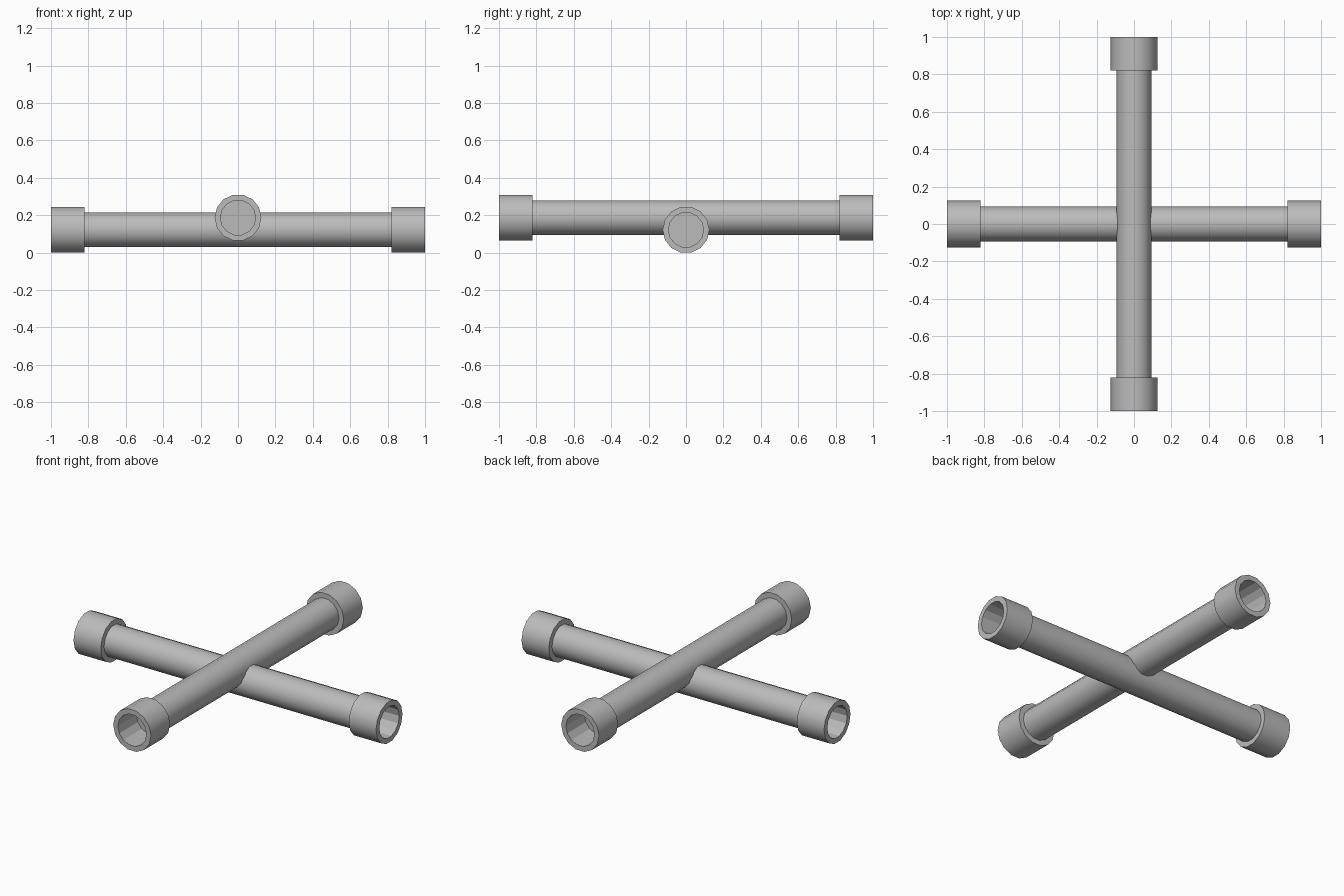
import bpy, bmesh, math
from mathutils import Matrix

cube = bpy.data.objects.get("Cube")
if cube:
    bpy.data.objects.remove(cube)

steel = bpy.data.materials.new("grey_steel")
steel.use_nodes = True
colour = (0.5, 0.5, 0.5, 1)
steel.diffuse_color = colour
steel.node_tree.nodes["Principled BSDF"].inputs["Base Color"].default_value = colour

SIDES = 14
ROD_R, SOCKET_R = 0.094, 0.125
SHOULDER, END = 0.82, 1.0


def lathe(name, profile, matrix, flat_radius=None):
    """Spin (radius, distance) points around the local x axis."""
    bm = bmesh.new()
    rings = []
    for r, d in profile:
        ring = []
        for i in range(SIDES):
            a = math.tau * i / SIDES
            ring.append(bm.verts.new((d, r * math.cos(a), r * math.sin(a))))
        rings.append(ring)
    for a, b in zip(rings, rings[1:]):
        for i in range(SIDES):
            j = (i + 1) % SIDES
            bm.faces.new((a[i], a[j], b[j], b[i]))
    bm.faces.new(rings[0])
    bm.faces.new(rings[-1])
    bmesh.ops.recalc_face_normals(bm, faces=bm.faces)
    bm.transform(matrix)
    mesh = bpy.data.meshes.new(name)
    bm.to_mesh(mesh)
    bm.free()
    mesh.materials.append(steel)
    obj = bpy.data.objects.new(name, mesh)
    bpy.context.collection.objects.link(obj)
    bpy.ops.object.select_all(action="DESELECT")
    obj.select_set(True)
    bpy.context.view_layer.objects.active = obj
    bpy.ops.object.shade_smooth_by_angle(angle=math.radians(30))
    # Keep the socket bore faceted
    if flat_radius:
        inv = matrix.inverted()
        for p in mesh.polygons:
            c = inv @ p.center
            if math.hypot(c.y, c.z) < flat_radius:
                p.use_smooth = False
    return obj


# Each bar: a rod with an open socket on both ends
bars = [("cross_bar", 0.122, 0, ("left", "right")),
        ("long_bar", 0.187, math.pi / 2, ("back", "front"))]
for name, height, turn, ends in bars:
    place = Matrix.Translation((0, 0, height)) @ Matrix.Rotation(turn, 4, "Z")
    lathe(name + "_rod", [(ROD_R, -SHOULDER), (ROD_R, SHOULDER)], place)
    socket = [(ROD_R, SHOULDER), (SOCKET_R, SHOULDER), (SOCKET_R, END),
              (ROD_R, END), (ROD_R, SHOULDER + 0.005)]
    for end, spin in zip(ends, (0, math.pi)):
        lathe(end + "_socket", socket, place @ Matrix.Rotation(spin, 4, "Z"), ROD_R + 0.001)
